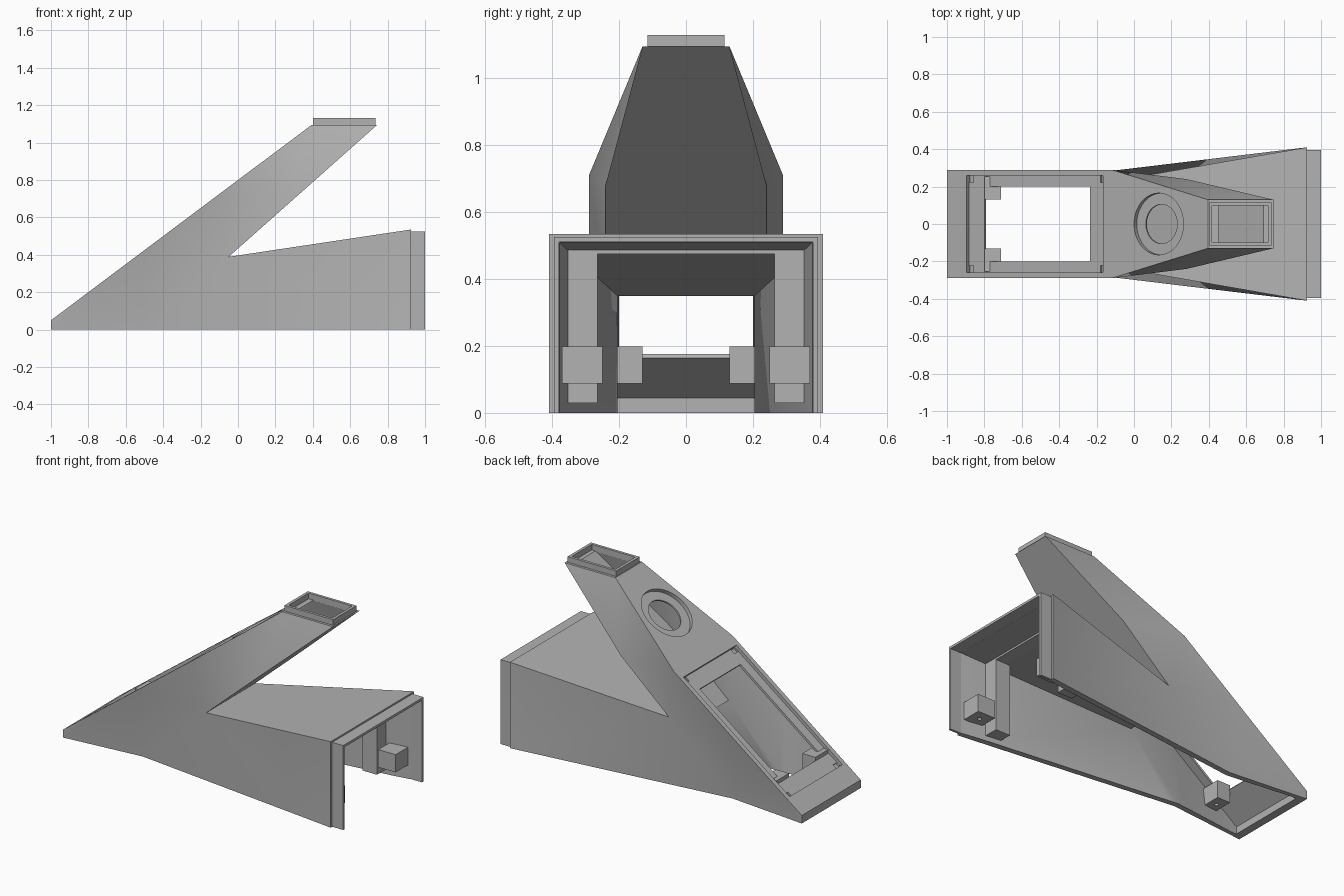
import bpy, bmesh, math
from mathutils import Matrix, Vector

if "Cube" in bpy.data.objects:
    bpy.data.objects.remove(bpy.data.objects["Cube"])

gray = bpy.data.materials.new("plain gray")
gray.diffuse_color = (0.45, 0.45, 0.45, 1)
gray.use_nodes = True
gray.node_tree.nodes["Principled BSDF"].inputs["Base Color"].default_value = gray.diffuse_color


def finish(name, bm):
    bmesh.ops.recalc_face_normals(bm, faces=bm.faces)
    me = bpy.data.meshes.new(name)
    bm.to_mesh(me)
    bm.free()
    me.materials.append(gray)
    ob = bpy.data.objects.new(name, me)
    bpy.context.collection.objects.link(ob)
    return ob


def forked_solid(name, sections, end):
    """Sloped arm lofted through (top x, z, y / bottom x, z, y) sections.
    The body branches off its underside between sections 1 and 2."""
    bm = bmesh.new()

    def ring(top, bot):
        return [bm.verts.new((p[0], s * p[2], p[1]))
                for p, s in ((top, -1), (top, 1), (bot, 1), (bot, -1))]
    rings = [ring(*s) for s in sections]
    for i, (a, b) in enumerate(zip(rings, rings[1:])):
        for k in range(4):
            if (i, k) != (1, 2):
                bm.faces.new((a[k], a[k - 3], b[k - 3], b[k]))
    bm.faces.new(rings[0])
    bm.faces.new(rings[-1])
    low, high, tip = rings[1], rings[2], ring(*end)
    root = [high[3], high[2], low[2], low[3]]
    for k in range(4):
        bm.faces.new((root[k], root[k - 3], tip[k - 3], tip[k]))
    bm.faces.new(tip)
    # split twisted side panels so they stay well defined
    bmesh.ops.triangulate(bm, faces=[f for f in bm.faces if abs(f.normal.y) > 0.3 or f.calc_area() > 0])
    return finish(name, bm)


def box(name, x, y, z, matrix=None):
    bm = bmesh.new()
    bmesh.ops.create_cube(bm, size=1)
    for v in bm.verts:
        v.co = Vector([r[0] + (c + 0.5) * (r[1] - r[0]) for c, r in zip(v.co, (x, y, z))])
    if matrix:
        bm.transform(matrix)
    return finish(name, bm)


def disc(name, s, r, n0, n1):
    bm = bmesh.new()
    bmesh.ops.create_cone(bm, cap_ends=True, segments=64, radius1=r, radius2=r, depth=n1 - n0)
    bm.transform(SLOPE @ Matrix.Translation((s, 0, (n0 + n1) / 2)))
    return finish(name, bm)


def arch(name, x0, x1, yo, zo, yi, zi, z0=0.0):
    """Upside-down U frame extruded along x."""
    bm = bmesh.new()
    pts = [(-yo, z0), (-yo, zo), (yo, zo), (yo, z0), (yi, z0), (yi, zi), (-yi, zi), (-yi, z0)]
    a, b = ([bm.verts.new((x, y, z)) for y, z in pts] for x in (x0, x1))
    for k in range(8):
        bm.faces.new((a[k], a[k - 7], b[k - 7], b[k]))
    for r in (a, b):
        for q in ((0, 1, 6, 7), (1, 2, 5, 6), (2, 3, 4, 5)):
            bm.faces.new([r[i] for i in q])
    return finish(name, bm)


def cut(target, cutter):
    mod = target.modifiers.new("cut", 'BOOLEAN')
    mod.operation, mod.solver, mod.object = 'DIFFERENCE', 'EXACT', cutter
    bpy.context.view_layer.objects.active = target
    bpy.ops.object.modifier_apply(modifier=mod.name)
    bpy.data.objects.remove(cutter)


# frame of the sloped top face: x runs up the slope, z points out of it
SLOPE = Matrix(((0.8, 0, -0.6, -1), (0, 1, 0, 0), (0.6, 0, 0.8, 0.05), (0, 0, 0, 1)))

# hollow shell
shell = forked_solid("shell", [
    ((-1, 0.05, 0.29), (-1, 0, 0.29)),
    ((-0.8, 0.2, 0.29), (-0.488, 0, 0.24)),
    ((-0.5, 0.425, 0.29), (-0.05, 0.389, 0.24)),
    ((-0.12, 0.71, 0.29), (0.28, 0.682, 0.24)),
    ((0.395, 1.095, 0.13), (0.745, 1.095, 0.13))],
    ((0.925, 0.535, 0.41), (0.925, 0, 0.41)))
cut(shell, forked_solid("hollow", [
    ((-0.95, 0.0445, 0.255), (-0.95, -0.05, 0.255)),
    ((-0.78, 0.172, 0.255), (-0.54, -0.05, 0.205)),
    ((-0.5, 0.382, 0.255), (-0.15, 0.35, 0.205)),
    ((-0.1, 0.682, 0.255), (0.25, 0.702, 0.205)),
    ((0.458, 1.1, 0.1), (0.698, 1.1, 0.1))],
    ((0.935, 0.511, 0.38), (0.935, -0.05, 0.38))))

# screen window with its recess and corner pockets
cut(shell, box("recess", (0.131, 1.044), (-0.26, 0.26), (-0.02, 0.05), SLOPE))
cut(shell, box("window", (0.236, 0.941), (-0.2, 0.2), (-0.07, 0.05), SLOPE))
for s in (0.133, 1.012):
    for y in (-0.258, 0.222):
        cut(shell, box("pocket", (s, s + 0.03), (y, y + 0.036), (-0.03, 0.0), SLOPE))

# round opening with counterbore
cut(shell, disc("counterbore", 1.415, 0.165, -0.025, 0.05))
cut(shell, disc("round_hole", 1.415, 0.105, -0.08, 0.05))

# rim around the top port
rim = box("top_rim", (0.4, 0.735), (-0.115, 0.115), (1.09, 1.13))
cut(rim, box("rim_hole", (0.418, 0.717), (-0.098, 0.098), (1.0, 1.2)))

# lip at the open rear and the frame inside it
arch("rear_lip", 0.92, 1.0, 0.395, 0.525, 0.38, 0.51)
arch("inner_frame", 0.67, 0.77, 0.358, 0.49, 0.265, 0.475, 0.03)

# screw blocks with small holes underneath
for side, label in ((-1, "left"), (1, "right")):
    for name, x, y in (("rear", (0.79, 0.91), (0.25, 0.37)), ("nose", (-0.8, -0.71), (0.13, 0.255))):
        ys = sorted(side * v for v in y)
        block = box(f"{name}_block_{label}", x, ys, (0.088, 0.198))
        bm = bmesh.new()
        bmesh.ops.create_cone(bm, cap_ends=True, segments=16, radius1=0.012, radius2=0.012, depth=0.1)
        bm.transform(Matrix.Translation((sum(x) / 2, sum(ys) / 2, 0.088)))
        cut(block, finish("screw_hole", bm))

# smooth the twisted side panels only
bpy.ops.object.select_all(action='DESELECT')
shell.select_set(True)
bpy.context.view_layer.objects.active = shell
bpy.ops.object.shade_smooth_by_angle(angle=math.radians(25))
